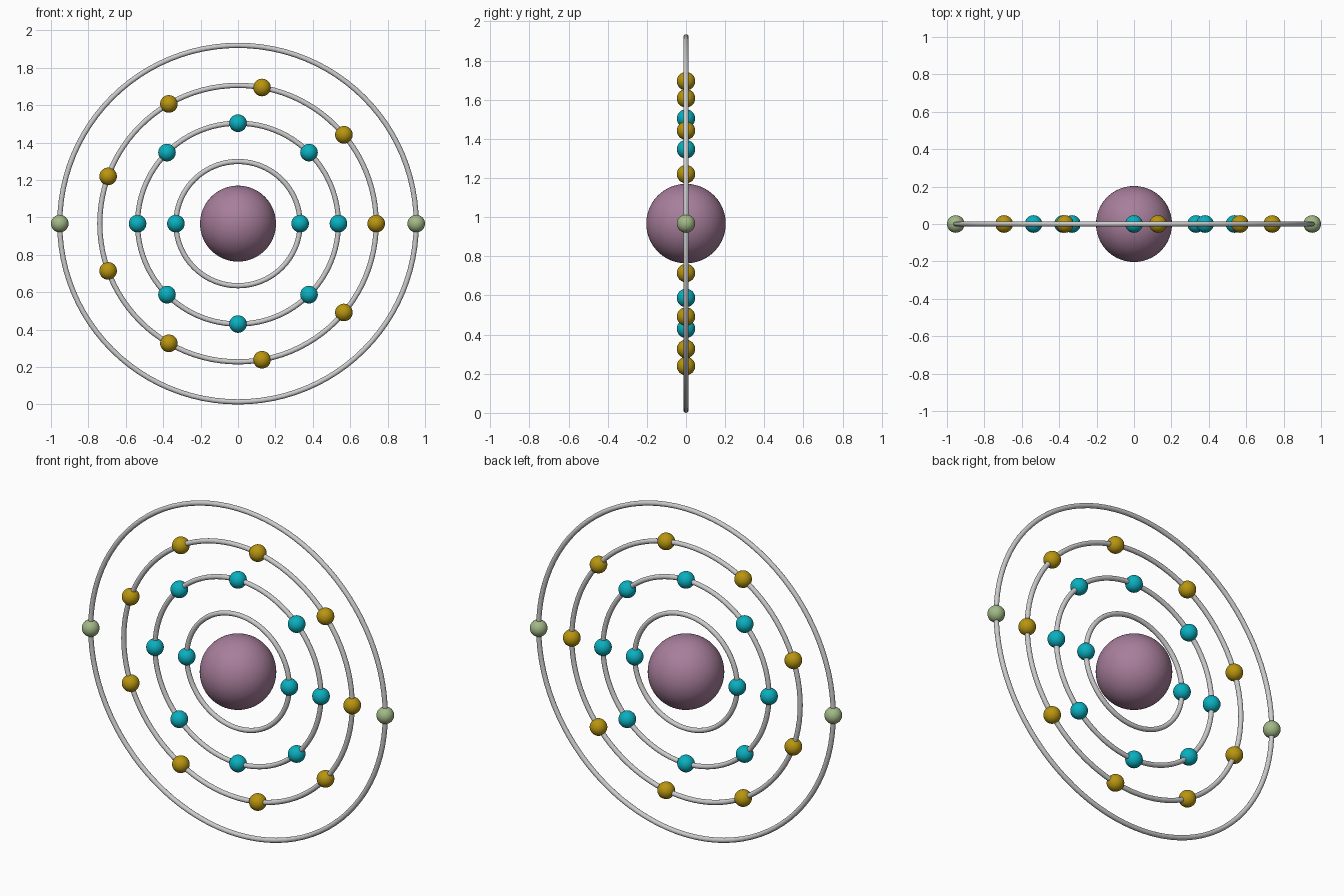
import bpy
from math import cos, sin, pi

if "Cube" in bpy.data.objects:
    bpy.data.objects.remove(bpy.data.objects["Cube"])

TUBE = 0.0138
BALL = 0.047
CZ = 0.967  # height of the centre


def material(name, rgb):
    m = bpy.data.materials.new(name)
    m.diffuse_color = (*rgb, 1)
    m.use_nodes = True
    m.node_tree.nodes["Principled BSDF"].inputs["Base Color"].default_value = m.diffuse_color
    return m


mauve = material("mauve", (0.39, 0.21, 0.33))
cyan = material("cyan", (0.003, 0.43, 0.52))
gold = material("gold", (0.48, 0.30, 0.005))
green = material("green", (0.36, 0.48, 0.24))


def finish(name, mat=None, smooth=True):
    ob = bpy.context.object
    ob.name = name
    if mat:
        ob.data.materials.append(mat)
    if smooth:
        bpy.ops.object.shade_smooth()
    return ob


# Nucleus: finely faceted ball
bpy.ops.mesh.primitive_ico_sphere_add(subdivisions=5, radius=0.203, location=(0, 0, CZ))
finish("nucleus", mauve, smooth=False)

# Shells: upright rings with evenly spaced electrons (radius, count, colour)
shells = [(0.332, 2, cyan), (0.537, 8, cyan), (0.739, 9, gold), (0.953, 2, green)]
for i, (radius, count, mat) in enumerate(shells, 1):
    bpy.ops.mesh.primitive_torus_add(
        major_radius=radius, minor_radius=TUBE, major_segments=96,
        minor_segments=16, location=(0, 0, CZ), rotation=(pi / 2, 0, 0))
    finish(f"shell_ring_{i}")
    for k in range(count):
        a = 2 * pi * k / count
        bpy.ops.mesh.primitive_uv_sphere_add(
            segments=32, ring_count=16, radius=BALL,
            location=(radius * cos(a), 0, CZ + radius * sin(a)))
        finish(f"electron_{i}_{k + 1}", mat)
